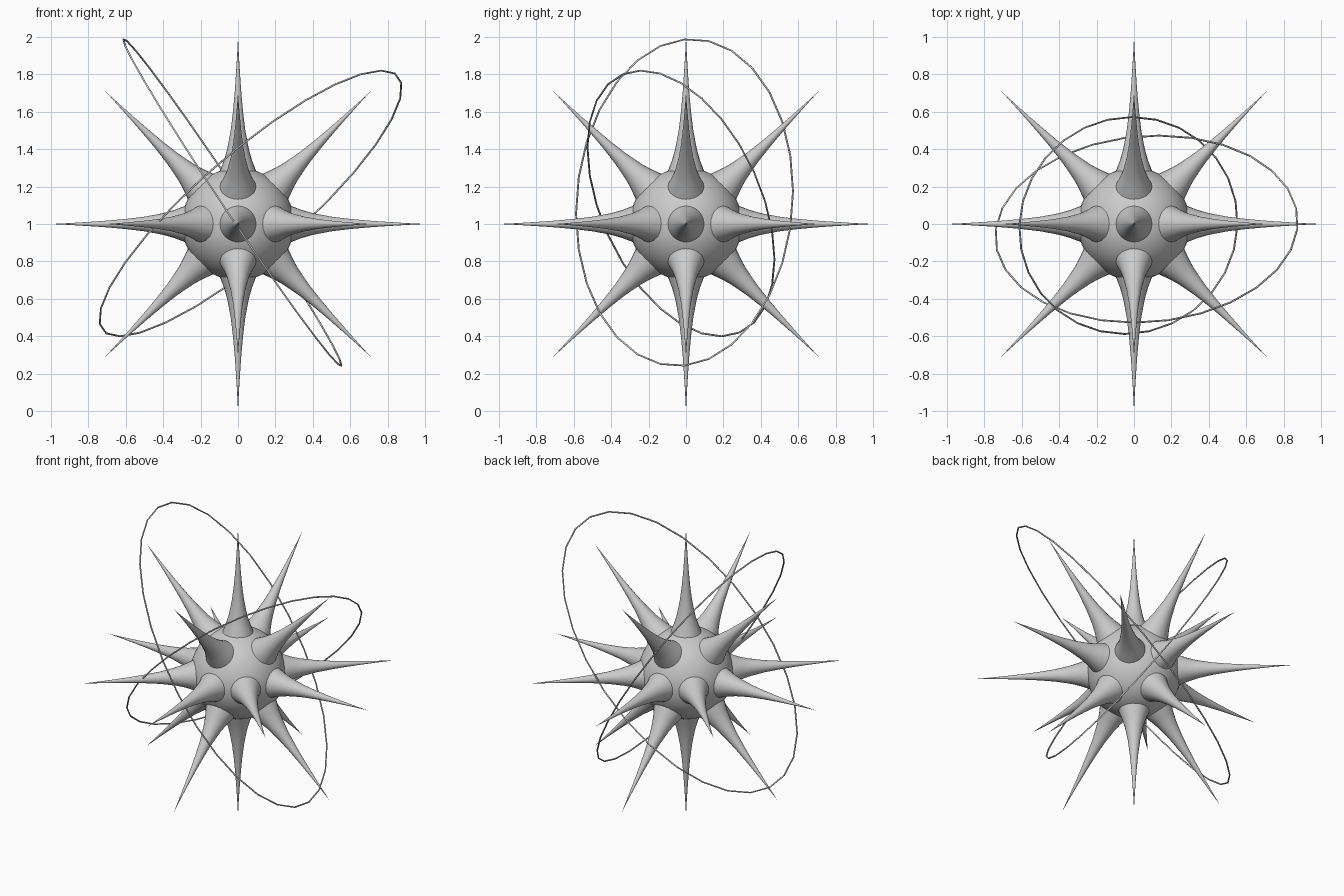
import bpy, bmesh, math
from itertools import product
from mathutils import Vector

if "Cube" in bpy.data.objects:
    bpy.data.objects.remove(bpy.data.objects["Cube"])

CENTRE = Vector((0, 0, 1))

# Central ball
bpy.ops.mesh.primitive_uv_sphere_add(segments=48, ring_count=24, radius=0.3, location=CENTRE)
bpy.context.object.name = "core"
bpy.ops.object.shade_smooth()

# Flared spike profile: distance from the centre, radius
PROFILE = [(0.25, 0.106), (0.285, 0.096), (0.34, 0.075), (0.40, 0.058), (0.5, 0.039), (0.6, 0.027),
           (0.7, 0.018), (0.8, 0.011), (0.9, 0.005)]
SIDES = 24


def spike_mesh():
    bm = bmesh.new()
    rings = []
    for d, r in PROFILE:
        rings.append([bm.verts.new((r * math.cos(a), r * math.sin(a), d))
                      for a in (2 * math.pi * i / SIDES for i in range(SIDES))])
    tip = bm.verts.new((0, 0, 1))
    for i in range(SIDES):
        j = (i + 1) % SIDES
        for lo, hi in zip(rings, rings[1:]):
            bm.faces.new((lo[i], lo[j], hi[j], hi[i]))
        bm.faces.new((rings[-1][i], rings[-1][j], tip))
    bm.faces.new(rings[0][::-1])
    for f in bm.faces:
        f.smooth = len(f.verts) <= 4
    me = bpy.data.meshes.new("spike")
    bm.to_mesh(me)
    bm.free()
    return me


# Spikes along the axes and the in-plane diagonals (18 in all)
mesh = spike_mesh()
for d in product((-1, 0, 1), repeat=3):
    if sum(map(abs, d)) in (1, 2):
        ob = bpy.data.objects.new("spike", mesh)
        ob.location = CENTRE
        ob.rotation_euler = Vector(d).to_track_quat('Z', 'Y').to_euler()
        bpy.context.collection.objects.link(ob)


# Thin elliptical wire hoop spanned by two half-axis vectors
def hoop(name, centre, u, v, n=28):
    centre, u, v = Vector(centre), Vector(u), Vector(v)
    cu = bpy.data.curves.new(name, 'CURVE')
    cu.dimensions = '3D'
    cu.bevel_depth = 0.005
    cu.bevel_resolution = 1
    sp = cu.splines.new('POLY')
    sp.points.add(n - 1)
    for i, p in enumerate(sp.points):
        a = 2 * math.pi * i / n
        p.co = (*(centre + u * math.cos(a) + v * math.sin(a)), 1)
    sp.use_cyclic_u = True
    bpy.context.collection.objects.link(bpy.data.objects.new(name, cu))


hoop("steep_orbit_ring", (-0.03, -0.008, 1.115), (-0.583, 0, 0.872), (-0.02, -0.58, -0.06))
hoop("shallow_orbit_ring", (0.067, -0.027, 1.11), (0.806, 0, 0.644), (0.065, 0.50, -0.30))
